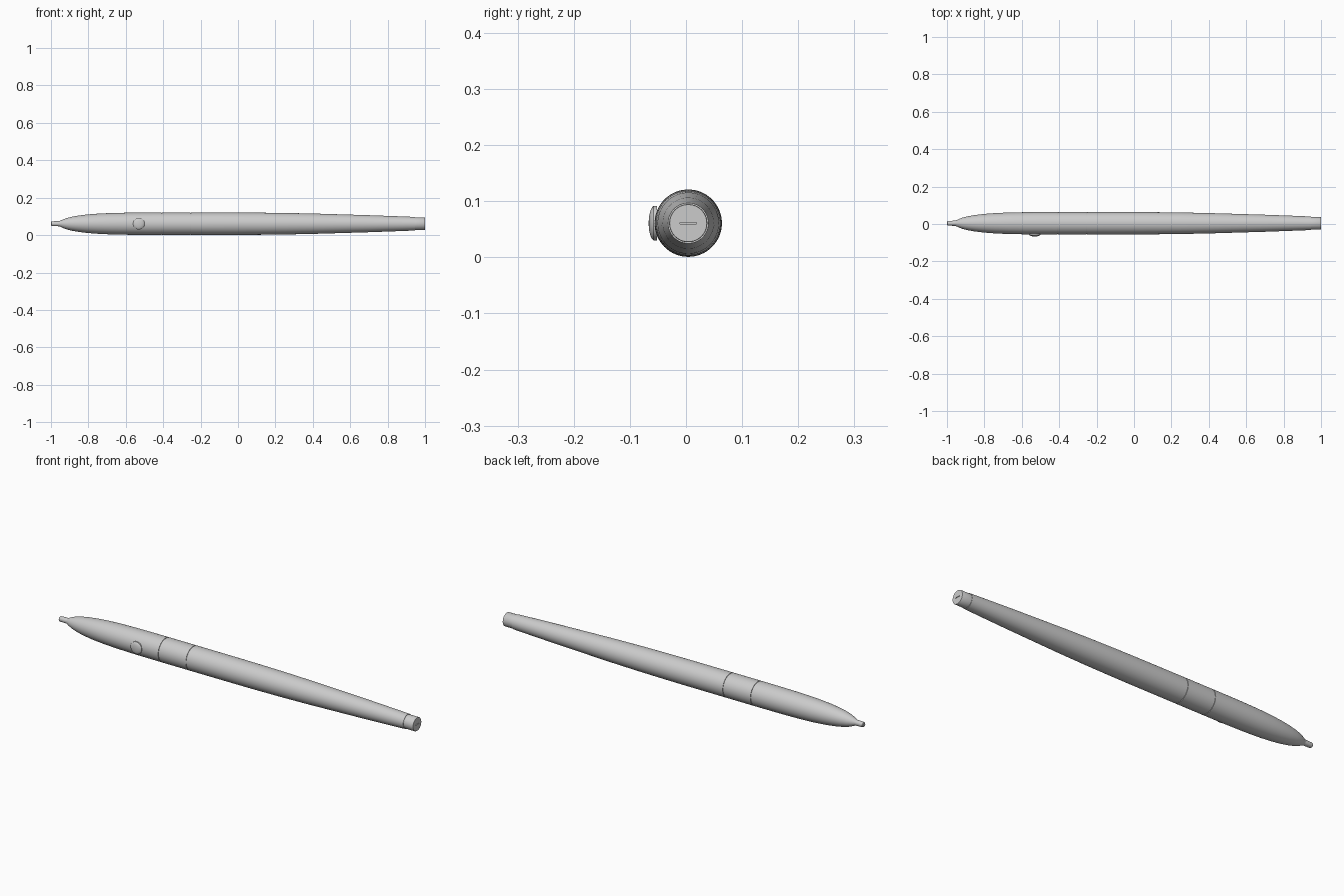
import bpy, bmesh, math
from mathutils import Matrix, Vector

cube = bpy.data.objects.get("Cube")
if cube:
    bpy.data.objects.remove(cube, do_unlink=True)

AXIS_Y, AXIS_Z = 0.004, 0.061
SIDES = 64

grey = bpy.data.materials.new("plain grey")
grey.use_nodes = True
COLOUR = (0.6, 0.6, 0.6, 1)
grey.diffuse_color = COLOUR
grey.node_tree.nodes["Principled BSDF"].inputs["Base Color"].default_value = COLOUR


def finish(name, bm, location):
    bmesh.ops.recalc_face_normals(bm, faces=bm.faces)
    mesh = bpy.data.meshes.new(name)
    bm.to_mesh(mesh)
    bm.free()
    mesh.materials.append(grey)
    obj = bpy.data.objects.new(name, mesh)
    bpy.context.collection.objects.link(obj)
    obj.location = location
    bpy.ops.object.select_all(action="DESELECT")
    obj.select_set(True)
    bpy.context.view_layer.objects.active = obj
    bpy.ops.object.shade_smooth_by_angle(angle=math.radians(35))
    return obj


def lathe(name, profile, direction=Vector((1, 0, 0)), location=(0, AXIS_Y, AXIS_Z)):
    """Spin (distance, radius) points around a direction; both ends are capped."""
    bm = bmesh.new()
    turn = Vector((0, 0, 1)).rotation_difference(direction).to_matrix()
    rings = []
    for d, r in profile:
        angles = [math.tau * i / SIDES for i in range(SIDES)]
        rings.append([bm.verts.new(turn @ Vector((r * math.cos(a), r * math.sin(a), d)))
                      for a in angles])
    for a, b in zip(rings, rings[1:]):
        for i in range(SIDES):
            j = (i + 1) % SIDES
            bm.faces.new((a[i], a[j], b[j], b[i]))
    bm.faces.new(rings[0])
    bm.faces.new(rings[-1])
    return finish(name, bm, location)


# Nib with a slightly rounded point
lathe("nib", [(-1, 0.009), (-0.997, 0.012), (-0.99, 0.013), (-0.94, 0.014)])

# Tapered front grip
lathe("front_grip", [(-0.955, 0.014), (-0.94, 0.021), (-0.92, 0.029), (-0.89, 0.037),
                     (-0.85, 0.044), (-0.8, 0.050), (-0.74, 0.0545), (-0.67, 0.0575),
                     (-0.58, 0.0592), (-0.5, 0.0598), (-0.408, 0.06)])

# Middle band, with fine seams on both sides
lathe("band_core", [(-0.42, 0.057), (-0.24, 0.057)])
lathe("middle_band", [(-0.405, 0.06), (-0.253, 0.06)])

# Long tapering barrel
lathe("barrel", [(-0.25, 0.06), (0, 0.0597), (0.12, 0.059), (0.25, 0.0575), (0.4, 0.0545),
                 (0.55, 0.050), (0.7, 0.0455), (0.85, 0.040), (0.947, 0.0362)])

# End cap with a narrow slot
cap = lathe("end_cap", [(0.94, 0.034), (0.998, 0.034), (1, 0.033)])
bm = bmesh.new()
bmesh.ops.create_cube(bm, size=1, matrix=Matrix.Diagonal((0.01, 0.03, 0.003, 1)))
cutter = finish("slot_cutter", bm, (1, AXIS_Y, AXIS_Z))
cutter.hide_render = True
cutter.hide_set(True)
cut = cap.modifiers.new("slot", "BOOLEAN")
cut.operation = "DIFFERENCE"
cut.object = cutter
cut.solver = "EXACT"

# Round domed button on the front side
dome = [(0, 0.031), (0.006, 0.031), (0.009, 0.028), (0.012, 0.022),
        (0.014, 0.014), (0.015, 0.004)]
lathe("side_button", dome, Vector((0, -1, 0)), (-0.53, -0.0515, 0.061))
